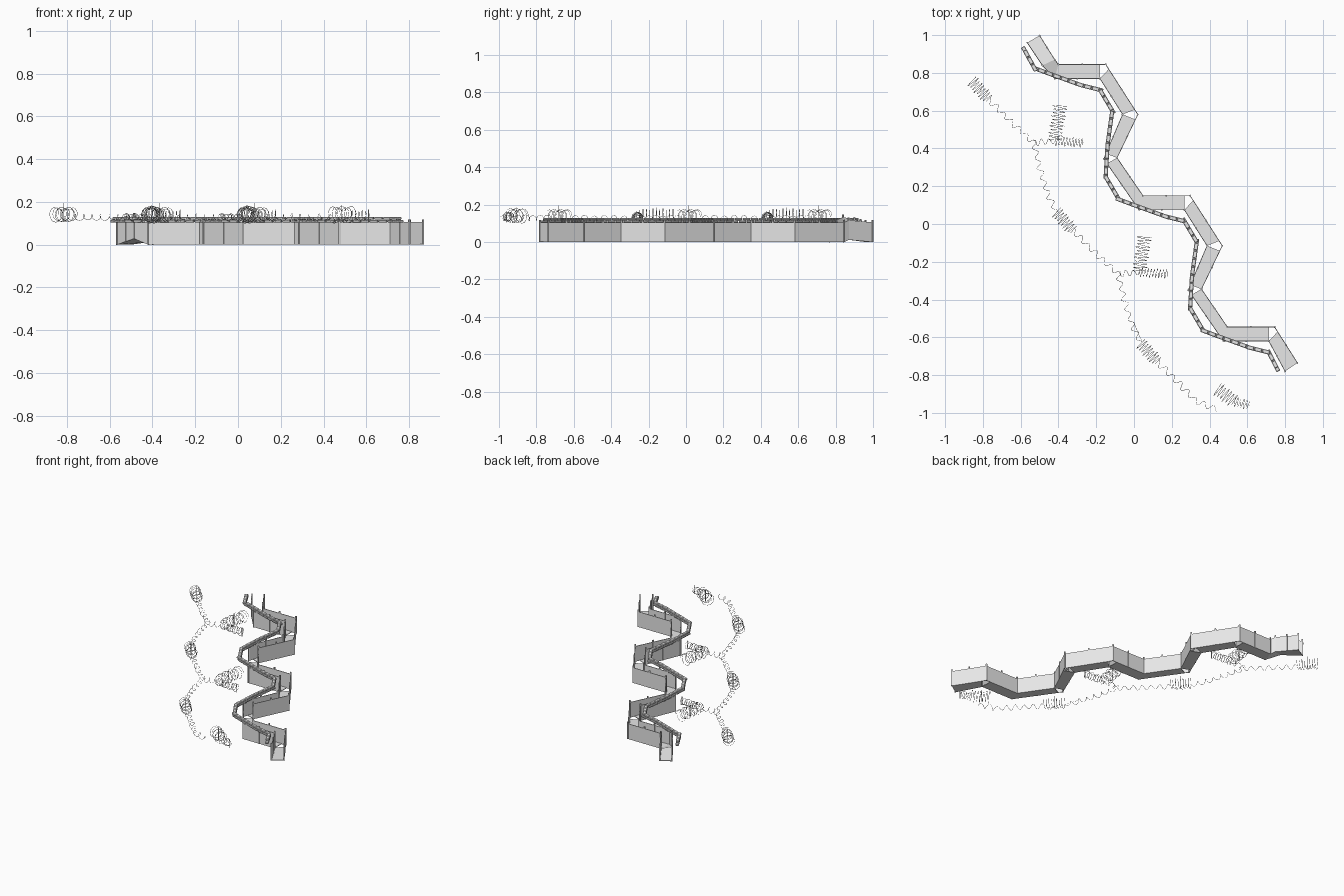
import bpy, bmesh, math
from mathutils import Vector

if "Cube" in bpy.data.objects:
    bpy.data.objects.remove(bpy.data.objects["Cube"])

STEP = Vector((0.447, -0.695, 0))   # offset between repeating trench bays

grey = bpy.data.materials.new("plain_grey")
grey.diffuse_color = (0.8, 0.8, 0.8, 1)
grey.use_nodes = True
grey.node_tree.nodes["Principled BSDF"].inputs["Base Color"].default_value = grey.diffuse_color


def V(x, y, z=0.0):
    return Vector((x, y, z))


def shifted(points, k):
    return [V(*p) + STEP * k for p in points]


def finish(name, bm):
    bmesh.ops.recalc_face_normals(bm, faces=bm.faces)
    me = bpy.data.meshes.new(name)
    bm.to_mesh(me)
    bm.free()
    me.materials.append(grey)
    ob = bpy.data.objects.new(name, me)
    bpy.context.collection.objects.link(ob)
    return ob


def prism(bm, base, height):
    """Closed solid: base polygon lifted straight up."""
    up = V(0, 0, height)
    lo = [bm.verts.new(p) for p in base]
    hi = [bm.verts.new(p + up) for p in base]
    bm.faces.new(lo)
    bm.faces.new(hi)
    n = len(base)
    for i in range(n):
        j = (i + 1) % n
        bm.faces.new((lo[i], lo[j], hi[j], hi[i]))


def bar(bm, p, q, width, height):
    """Slab of given width and height along the segment p-q."""
    d = (q - p).normalized()
    n = V(-d.y, d.x).normalized() * width / 2
    prism(bm, [p - n, q - n, q + n, p + n], height)


# Trench outline, both sides, from the back entrance to the front end
bay_r = [(-.40, .845), (-.15, .845), (.02, .58), (-.09, .35)]
bay_l = [(-.42, .77), (-.18, .77), (-.06, .58), (-.16, .345)]
right = [V(-.50, .998), V(-.42, .87, .012)]
left = [V(-.565, .96), V(-.485, .84, .028)]
for k in range(3):
    n = 4 if k < 2 else 2
    right += shifted(bay_r, k)[:n]
    left += shifted(bay_l, k)[:n]
right.append(V(.865, -.735))
left.append(V(.80, -.78))
last = len(right) - 1

# Floor plates, with the outer corners left open at the bends
bm = bmesh.new()


def corner(side, i, j):
    bend = (i - 2) % 4
    cut = (side is right and bend in (1, 2)) or (side is left and bend == 3)
    if not cut or i in (0, 1, last):
        return side[i]
    return side[i] + (side[j] - side[i]).normalized() * 0.03


for i in range(last):
    prism(bm, [corner(left, i, i + 1), corner(left, i + 1, i),
               corner(right, i + 1, i), corner(right, i, i + 1)], 0.004)
finish("trench_floor", bm)

# Side walls and their posts
for name, side in (("left", left), ("right", right)):
    bm = bmesh.new()
    posts = bmesh.new()
    for a, b in zip(side, side[1:]):
        bar(bm, a, b, 0.004, 0.105)
        d = (b - a).normalized() * 0.004
        spots = [a, b] if (b - a).length < 0.12 else [a, a.lerp(b, .5), b]
        for s in spots:
            bar(posts, s - d, s + d, 0.008, 0.118)
    finish(name + "_wall", bm)
    finish(name + "_wall_posts", posts)

# Sandbag parapet: two staggered rows along the left side
bay_bags = [(-.527, .825), (-.46, .80), (-.28, .735), (-.18, .71),
            (-.115, .60), (-.14, .42), (-.15, .25)]
path = [V(-.59, .94)]
for k in range(3):
    path += shifted(bay_bags, k)[:7 if k < 2 else 4]
path.append(V(.77, -.79))


def sample(points, s):
    """Point and direction at distance s along a polyline."""
    for a, b in zip(points, points[1:]):
        length = (b - a).length
        if s <= length:
            break
        s -= length
    d = (b - a).normalized()
    return a + d * min(s, length), d


def total(points):
    return sum((b - a).length for a, b in zip(points, points[1:]))


bm = bmesh.new()
pitch = 0.043
for row in range(2):
    s = pitch * (0.5 + 0.5 * row)
    while s < total(path) - 0.015:
        p, d = sample(path, s)
        p = p + V(0, 0, 0.103 + 0.0135 * row)
        bar(bm, p - d * 0.0195, p + d * 0.0195, 0.022, 0.013)
        s += pitch
bags = finish("sandbags", bm)
bev = bags.modifiers.new("soft_edges", 'BEVEL')
bev.width = 0.003
bev.segments = 1

# Barbed wire: tight coils, loose connecting strands and stakes
wire = bpy.data.curves.new("barbed_wire", 'CURVE')
wire.dimensions = '3D'
wire.bevel_depth = 0.0011
wire.bevel_resolution = 0


def coil(points, radius, pitch, z=0.14, per_turn=12):
    count = int(total(points) / pitch * per_turn)
    sp = wire.splines.new('POLY')
    sp.points.add(count)
    for i in range(count + 1):
        p, d = sample(points, total(points) * i / count)
        a = math.tau * i / per_turn
        r = radius * (1 + 0.15 * math.sin(a * 0.37))
        q = p + V(-d.y, d.x) * r * math.cos(a) + V(0, 0, z + r * math.sin(a))
        sp.points[i].co = (*q, 1)


strand = [(-.77, .66), (-.65, .54), (-.53, .43), (-.50, .30), (-.46, .17), (-.413, .065)]
stakes = bmesh.new()


def stake(p, top=0.185):
    bar(stakes, V(p.x - .0015, p.y, .105), V(p.x + .0015, p.y, .105), 0.003, top - 0.105)


for k in range(3):
    tight = shifted([(-.86, .76), (-.77, .66)], k)
    coil(tight, 0.031, 0.016)
    stake(tight[0].lerp(tight[1], .5), 0.195)
    if k < 2:
        coil(shifted(strand, k), 0.014, 0.055, 0.128)
        coil(shifted([(-.53, .43), (-.42, .44)], k), 0.016, 0.04, 0.13)
        heap = shifted([(-.39, .63), (-.42, .44)], k)
        arm = shifted([(-.42, .44), (-.27, .43)], k)
    else:
        coil([V(.124, -.73), V(.244, -.85), V(.33, -.94), V(.44, -.982)], 0.015, 0.055, 0.128)
        heap = [V(.44, -.87), V(.53, -.94)]
        arm = [V(.53, -.94), V(.61, -.96)]
    coil(heap, 0.035, 0.018)
    coil(arm, 0.022, 0.016, 0.135)
    stake(heap[0].lerp(heap[1], .5))
    stake(arm[1], 0.165)
finish("wire_stakes", stakes)

wire.materials.append(grey)
ob = bpy.data.objects.new("barbed_wire", wire)
bpy.context.collection.objects.link(ob)
bpy.context.view_layer.objects.active = ob
ob.select_set(True)
bpy.ops.object.convert(target='MESH')
